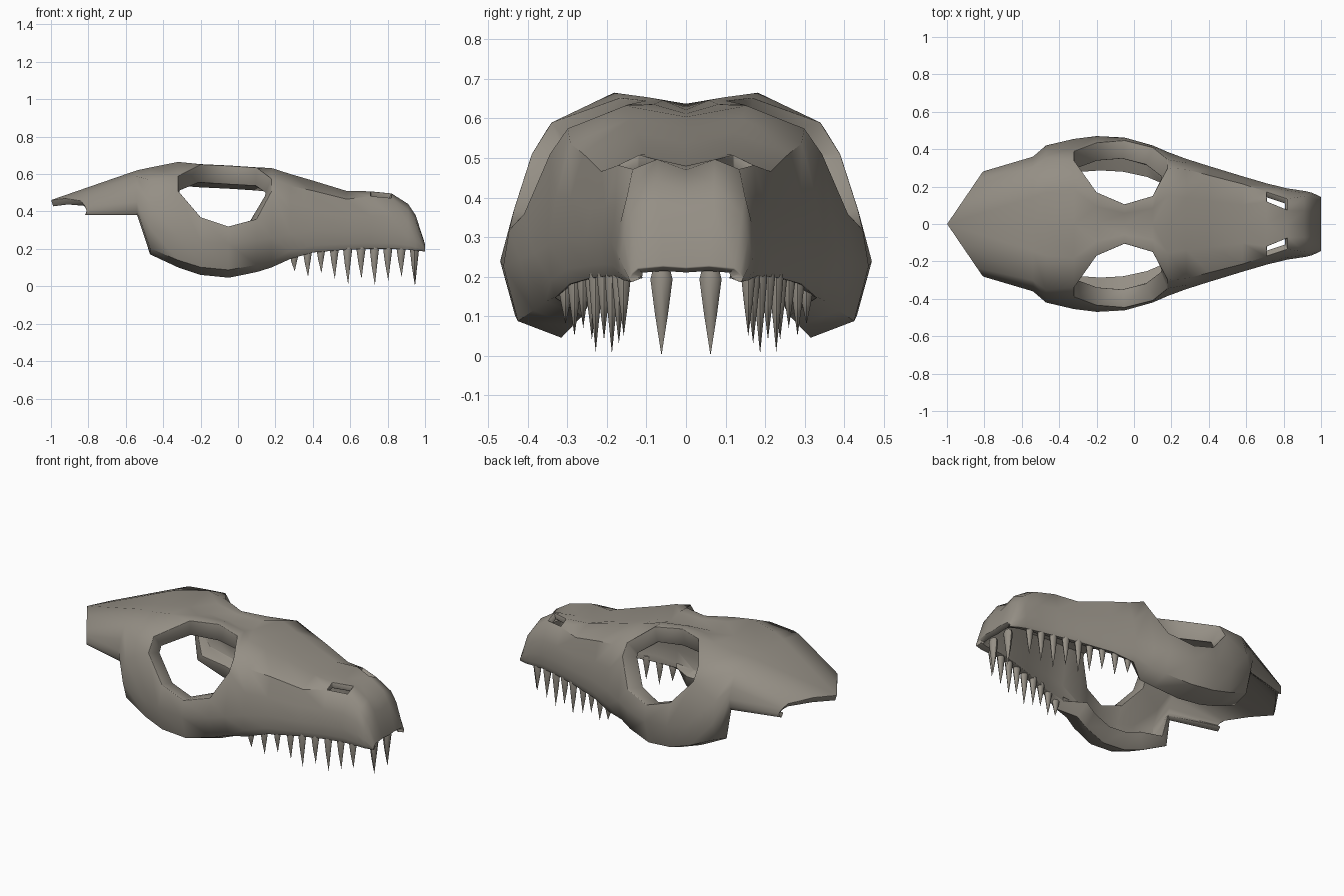
import bpy, bmesh, math

if "Cube" in bpy.data.objects:
    bpy.data.objects.remove(bpy.data.objects["Cube"])

# Stations along the skull: x, half width, ridge height, lower edge height
STATIONS = [
    (-.81, .28, .47, .38), (-.54, .36, .62, .38), (-.47, .42, .635, .17),
    (-.32, .455, .665, .10), (-.20, .47, .657, .06), (-.05, .462, .65, .045),
    (.10, .42, .64, .075), (.18, .385, .632, .10), (.28, .348, .60, .145),
    (.40, .31, .565, .18), (.58, .255, .51, .195), (.71, .217, .508, .20),
    (.82, .19, .498, .20), (.91, .177, .44, .195), (.95, .168, .38, .19),
    (1.0, .145, .225, .185)]
# Eye socket edge by station: upper (y, z), lower (y, z)
SOCKET = {3: (.34, .59, .39, .51), 4: (.17, .652, .435, .37),
          5: (.105, .645, .447, .32), 6: (.15, .635, .41, .36),
          7: (.30, .575, .345, .51)}
# Nostril edge by station: inner y, outer y
NOSTRIL = {11: (.12, .172), 12: (.075, .135)}


def section(i):
    x, w, top, low = STATIONS[i]
    h = top - low
    jugal = 2 <= i <= 7
    pts = [(0, top - min(.028, h * .1)), (.4 * w, top), (.84 * w, low + .86 * h),
           (.94 * w, low + .57 * h), (w, low + .3 * h),
           (.92 * w, low + .07 * h) if jugal else (.98 * w, low + .1 * h),
           (w * (.68 if jugal else .95), low)]
    if i in SOCKET:
        a, b, c, d = SOCKET[i]
        pts[2], pts[3] = (a, b), (c, d)
        if 4 <= i <= 6:
            pts[1] = (a * .55, top - .004)
    if i in NOSTRIL:
        pts[1], pts[2] = (NOSTRIL[i][0], top), (NOSTRIL[i][1], top - .025)
    # the rear edge runs back to a point on the midline
    return [(x - (.19 * (1 - y / w) if i == 0 else 0), y, z) for y, z in pts]


bone = bpy.data.materials.new("bone")
bone.diffuse_color = (.30, .275, .235, 1)
bone.use_nodes = True
bone.node_tree.nodes["Principled BSDF"].inputs["Base Color"].default_value = bone.diffuse_color


def finish(bm, name):
    mesh = bpy.data.meshes.new(name)
    bm.to_mesh(mesh)
    bm.free()
    mesh.materials.append(bone)
    ob = bpy.data.objects.new(name, mesh)
    bpy.context.collection.objects.link(ob)
    return ob


def smooth(ob, angle):
    bpy.ops.object.select_all(action='DESELECT')
    ob.select_set(True)
    bpy.context.view_layer.objects.active = ob
    for m in list(ob.modifiers):
        bpy.ops.object.modifier_apply(modifier=m.name)
    bpy.ops.object.shade_smooth_by_angle(angle=math.radians(angle))


# Skull shell: half loft with open socket and nostril
bm = bmesh.new()
rows = [[bm.verts.new(p) for p in section(i)] for i in range(len(STATIONS))]
for r in range(len(rows) - 1):
    for c in range(6):
        if (c == 2 and 3 <= r <= 6) or (c == 1 and r == 11):
            continue
        bm.faces.new((rows[r][c], rows[r + 1][c], rows[r + 1][c + 1], rows[r][c + 1]))
skull = finish(bm, "skull")

# Bone is thickest around the eye sockets
group = skull.vertex_groups.new(name="thickness")
for i in range(len(STATIONS)):
    weight = 1.0 if 3 <= i <= 7 else .6 if i in (2, 8) else .36
    group.add(range(i * 7, i * 7 + 7), weight, 'REPLACE')
mirror = skull.modifiers.new("mirror", 'MIRROR')
mirror.use_axis = (False, True, False)
shell = skull.modifiers.new("shell", 'SOLIDIFY')
shell.thickness = .1
shell.offset = -1
shell.vertex_group = "thickness"
# Worn, rounded rims
rim = skull.modifiers.new("rim", 'BEVEL')
rim.width = .018
rim.segments = 2
rim.limit_method = 'ANGLE'
rim.angle_limit = math.radians(62)
smooth(skull, 50)


# Teeth: tapered fangs along both jaw edges
def half_width(x):
    for a, b in zip(STATIONS, STATIONS[1:]):
        if a[0] <= x <= b[0]:
            return a[1] + (b[1] - a[1]) * (x - a[0]) / (b[0] - a[0])


def fang(bm, x, y, top, tip, rx, ry):
    n, rings = 8, []
    for t, k in ((0, .8), (.1, 1), (.5, .6)):
        z = top + (tip - top) * t
        rings.append([bm.verts.new((x + k * rx * math.cos(2 * math.pi * j / n),
                                    y + k * ry * math.sin(2 * math.pi * j / n), z))
                      for j in range(n)])
    end = bm.verts.new((x + .003, y, tip))
    bm.faces.new(rings[0])
    for j in range(n):
        k = (j + 1) % n
        for a, b in zip(rings, rings[1:]):
            bm.faces.new((a[j], a[k], b[k], b[j]))
        bm.faces.new((rings[-1][j], rings[-1][k], end))


bm = bmesh.new()
tips = [.08, .05, .07, .04, .01, .04, .005, .03, .05, 0]
for i, tip in enumerate(tips):
    x = .30 + i * .0715
    y = .062 if i == 9 else half_width(x) - .025 - .012 * (i < 4)
    base = .18 if i == 0 else .2 if i == 1 else .215
    for s in (-1, 1):
        fang(bm, x, s * y, base, tip, .024, .028 if i == 9 else .018)
bmesh.ops.recalc_face_normals(bm, faces=bm.faces)
smooth(finish(bm, "teeth"), 50)
